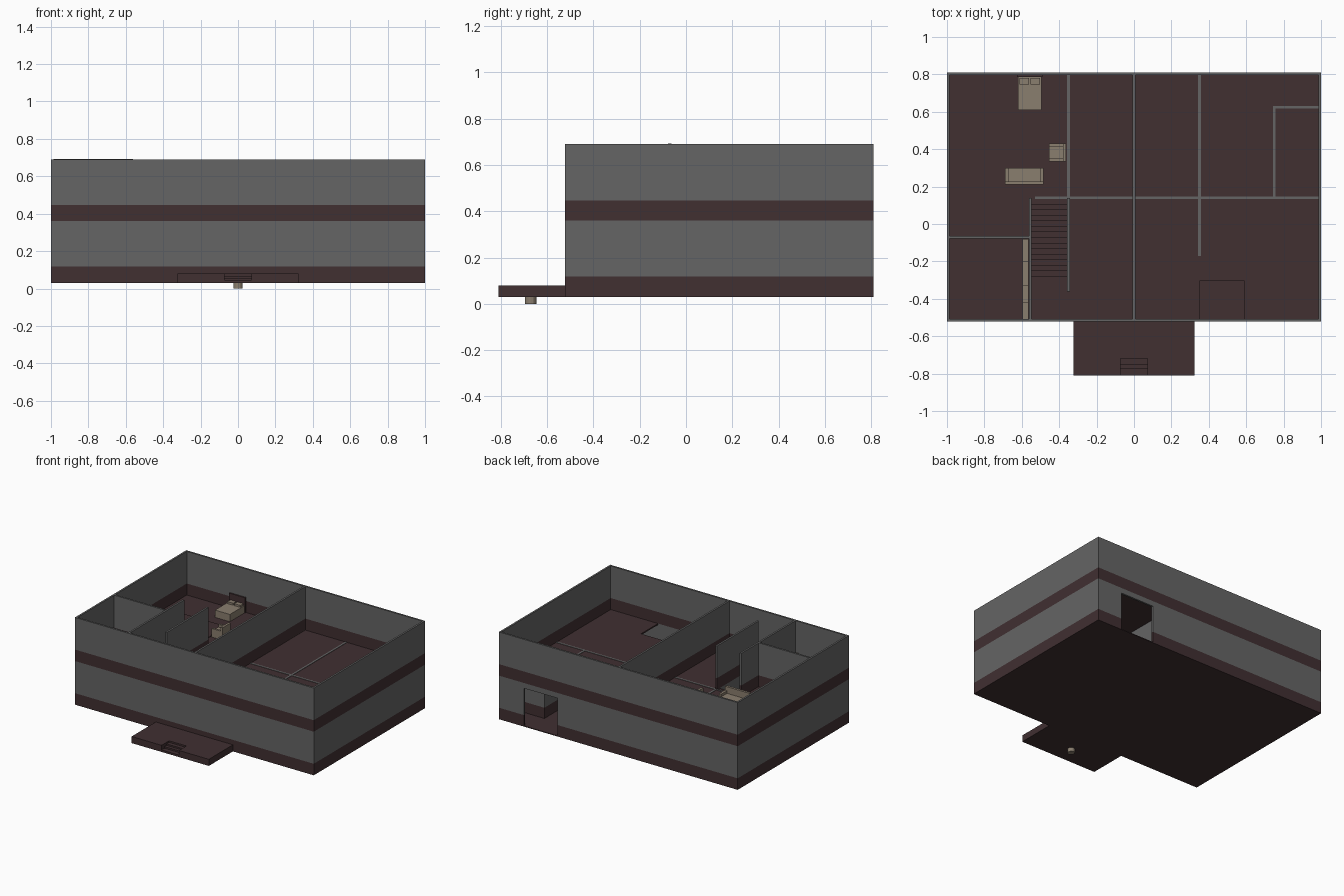
import bpy, bmesh, math

if "Cube" in bpy.data.objects:
    bpy.data.objects.remove(bpy.data.objects["Cube"])

def material(name, rgb):
    m = bpy.data.materials.new(name)
    m.diffuse_color = (*rgb, 1)
    m.use_nodes = True
    m.node_tree.nodes["Principled BSDF"].inputs["Base Color"].default_value = m.diffuse_color
    return m

GREY = material("wall grey", (0.130, 0.130, 0.130))
BROWN = material("dark brown", (0.052, 0.029, 0.031))
TAN = material("furniture tan", (0.255, 0.210, 0.158))

def build(name, boxes, mats):
    """One object from boxes (x0,x1,y0,y1,levels); each level band takes the next material."""
    bm = bmesh.new()
    for x0, x1, y0, y1, zs in boxes:
        rings = [[bm.verts.new((x, y, z)) for x, y in
                  ((x0, y0), (x1, y0), (x1, y1), (x0, y1))] for z in zs]
        bm.faces.new(rings[0][::-1])
        for i in range(len(zs) - 1):
            for k in range(4):
                j = (k + 1) % 4
                f = bm.faces.new((rings[i][k], rings[i][j], rings[i + 1][j], rings[i + 1][k]))
                f.material_index = min(i, len(mats) - 1)
        top = bm.faces.new(rings[-1])
        top.material_index = min(len(zs) - 2, len(mats) - 1)
    me = bpy.data.meshes.new(name)
    bm.to_mesh(me)
    bm.free()
    for m in mats:
        me.materials.append(m)
    ob = bpy.data.objects.new(name, me)
    bpy.context.collection.objects.link(ob)
    return ob

X, Y0, Y1, T = 1.0, -0.522, 0.81, 0.014
LOW = (0.03, 0.117, 0.363)
UP = (0.36, 0.447, 0.69)
PAINT = [BROWN, GREY]          # brown skirting, grey above

# Outer walls, with a doorway at the back of the ground floor
sides = [(-X, -X + T, Y0, Y1), (X - T, X, Y0, Y1), (-X + T, X - T, Y0, Y0 + T)]
D0, D1 = 0.51, 0.79
back = (-X + T, X - T, Y1 - T, Y1)
ground_z = (0.03, 0.117, 0.36)
build("ground_outer_walls", [(*s, ground_z) for s in sides]
      + [(-X + T, D0, Y1 - T, Y1, ground_z), (D1, X - T, Y1 - T, Y1, ground_z)], PAINT)
build("door_lintel", [(D0, D1, Y1 - T, Y1, (0.32, 0.36))], [GREY])
build("upper_outer_walls", [(*s, UP) for s in sides + [back]], PAINT)

# Ground floor partitions; their tops show as lines in the upper floor
H = 0.007
def wall_x(x, a, b, z):
    return (x - H, x + H, a, b, z)
def wall_y(y, a, b, z):
    return (a, b, y - H, y + H, z)
IN = Y1 - T
build("ground_partitions", [
    wall_x(-0.35, -0.36, IN, LOW), wall_x(0.35, -0.17, IN, LOW),
    wall_x(0.0, Y0 + T, IN, LOW), wall_x(0.75, 0.147, 0.632, LOW),
    wall_y(0.625, 0.757, X - T, LOW), wall_y(0.14, -0.53, -0.357, LOW),
    wall_y(0.14, -0.343, -H, LOW), wall_y(0.14, H, 0.343, LOW),
    wall_y(0.14, 0.357, X - T, LOW)], PAINT)

# Upper floor partitions
build("upper_partitions", [
    wall_x(0.0, Y0 + T, IN, UP), wall_x(-0.35, -0.36, 0.14, UP),
    wall_x(-0.555, Y0 + T, 0.14, UP),
    wall_y(-0.07, -X + T, -0.562, (0.36, 0.447, 0.693))], PAINT)

# Floors: upper one leaves the stairwell and a hatch at the front open
build("ground_floor", [(-X, X, Y0, Y1, (0.03, 0.036))], [BROWN])
S0, S1, SA, SB = -0.548, -0.357, -0.28, 0.133
fz = (0.35, 0.36)
build("upper_floor", [
    (-X + T, S0, Y0 + T, IN, fz), (S0, S1, Y0 + T, SA, fz), (S0, S1, SB, IN, fz),
    (S1, 0.35, Y0 + T, IN, fz), (0.35, 0.59, -0.305, IN, fz),
    (0.59, X - T, Y0 + T, IN, fz)], [BROWN])

# Staircase rising towards the back
N = 14
step = (SB - SA) / N
build("staircase", [(S0, S1, SA + i * step, SA + (i + 1) * step,
                     (0.036, 0.036 + 0.32 * (i + 1) / N)) for i in range(N)], [BROWN])

# Porch with steps let into its front edge
pz = (0.03, 0.08)
W, F = 0.073, -0.81
build("porch", [(-0.323, -W, F, Y0, pz), (W, 0.323, F, Y0, pz), (-W, W, -0.72, Y0, pz)], [BROWN])
build("porch_steps", [(-W, W, F, -0.775, (0.03, 0.045)),
                      (-W, W, -0.775, -0.75, (0.03, 0.057)),
                      (-W, W, -0.75, -0.72, (0.03, 0.068))], [BROWN])

# Small round foot under the porch
bpy.ops.mesh.primitive_cylinder_add(vertices=16, radius=0.025, depth=0.03,
                                    location=(0, -0.672, 0.015))
foot = bpy.context.object
foot.name = "porch_foot"
foot.data.materials.append(TAN)

# Rug
build("rug", [(-0.88, -0.465, 0.25, 0.525, (0.36, 0.365))], [BROWN])

# Bed with headboard and pillows
build("bed", [(-0.62, -0.495, 0.61, 0.785, (0.36, 0.415)),
              (-0.612, -0.562, 0.745, 0.78, (0.415, 0.43)),
              (-0.553, -0.503, 0.745, 0.78, (0.415, 0.43))], [TAN])
build("headboard", [(-0.625, -0.49, 0.786, IN, (0.36, 0.475))], [BROWN])

# Sofa and armchair: seat, back and two arms
build("sofa", [(-0.672, -0.503, 0.228, 0.30, (0.36, 0.405)),
               (-0.69, -0.485, 0.21, 0.228, (0.36, 0.455)),
               (-0.69, -0.672, 0.228, 0.30, (0.36, 0.425)),
               (-0.503, -0.485, 0.228, 0.30, (0.36, 0.425))], [TAN])
build("armchair", [(-0.455, -0.38, 0.35, 0.415, (0.36, 0.405)),
                   (-0.38, -0.363, 0.335, 0.43, (0.36, 0.455)),
                   (-0.455, -0.38, 0.335, 0.35, (0.36, 0.425)),
                   (-0.455, -0.38, 0.415, 0.43, (0.36, 0.425))], [TAN])

# Shelf unit along the small front room
build("shelf_unit", [(-0.595, -0.563, a, b, (0.36, h)) for a, b, h in
                     ((Y0 + T, -0.42, 0.45), (-0.42, -0.33, 0.44),
                      (-0.33, -0.20, 0.45), (-0.20, -0.08, 0.44))], [TAN])
